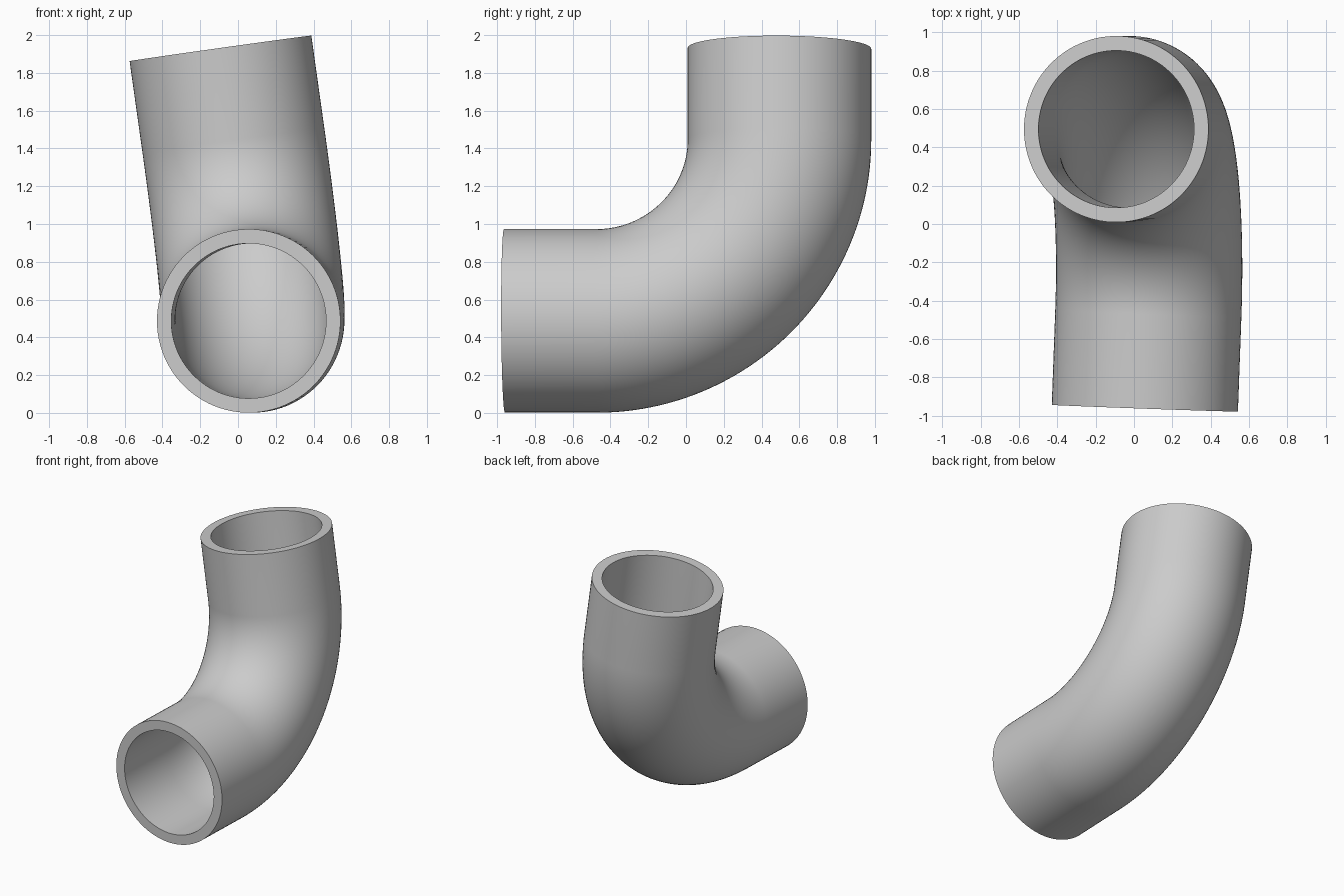
import bpy, bmesh, math
from mathutils import Vector

cube = bpy.data.objects.get("Cube")
if cube:
    bpy.data.objects.remove(cube)

SIDES, BEND_STEPS = 96, 48
OUTER, INNER = 0.486, 0.41
BEND, LEG = 0.965, 1.457          # bend radius, corner-to-opening length

# Axes of the two legs, meeting at the corner
corner = Vector((0.11, 0.495, 0.487))
front = Vector((-math.sin(math.radians(2.1)), -math.cos(math.radians(2.1)), 0))
up = Vector((-math.sin(math.radians(8)), 0, math.cos(math.radians(8))))
side = front.cross(up).normalized()
centre = corner + (front + up) * BEND

# Stations along the centre line: position and outward radial direction
stations = [(corner + front * LEG, -up)]
for i in range(BEND_STEPS + 1):
    a = math.pi / 2 * i / BEND_STEPS
    radial = (-up * math.cos(a) - front * math.sin(a)).normalized()
    stations.append((centre + radial * BEND, radial))
stations.append((corner + up * LEG, -front))

bm = bmesh.new()


def sweep(radius):
    rings = []
    for pos, radial in stations:
        ring = []
        for k in range(SIDES):
            t = 2 * math.pi * k / SIDES
            ring.append(bm.verts.new(pos + (radial * math.cos(t) + side * math.sin(t)) * radius))
        rings.append(ring)
    for a, b in zip(rings, rings[1:]):
        bridge(a, b)
    return rings


def bridge(a, b):
    for k in range(SIDES):
        j = (k + 1) % SIDES
        bm.faces.new((a[k], a[j], b[j], b[k]))


# Outer wall, inner wall and the two flat rims
outer, inner = sweep(OUTER), sweep(INNER)
bridge(outer[0], inner[0])
bridge(outer[-1], inner[-1])
bmesh.ops.recalc_face_normals(bm, faces=bm.faces)

mesh = bpy.data.meshes.new("pipe_elbow")
bm.to_mesh(mesh)
bm.free()
elbow = bpy.data.objects.new("pipe_elbow", mesh)
bpy.context.collection.objects.link(elbow)

# Plain grey finish
grey = bpy.data.materials.new("light_grey")
grey.use_nodes = True
colour = (0.6, 0.6, 0.6, 1)
grey.diffuse_color = colour
grey.node_tree.nodes["Principled BSDF"].inputs["Base Color"].default_value = colour
mesh.materials.append(grey)

bpy.ops.object.select_all(action='DESELECT')
elbow.select_set(True)
bpy.context.view_layer.objects.active = elbow
bpy.ops.object.shade_smooth_by_angle(angle=math.radians(30))
